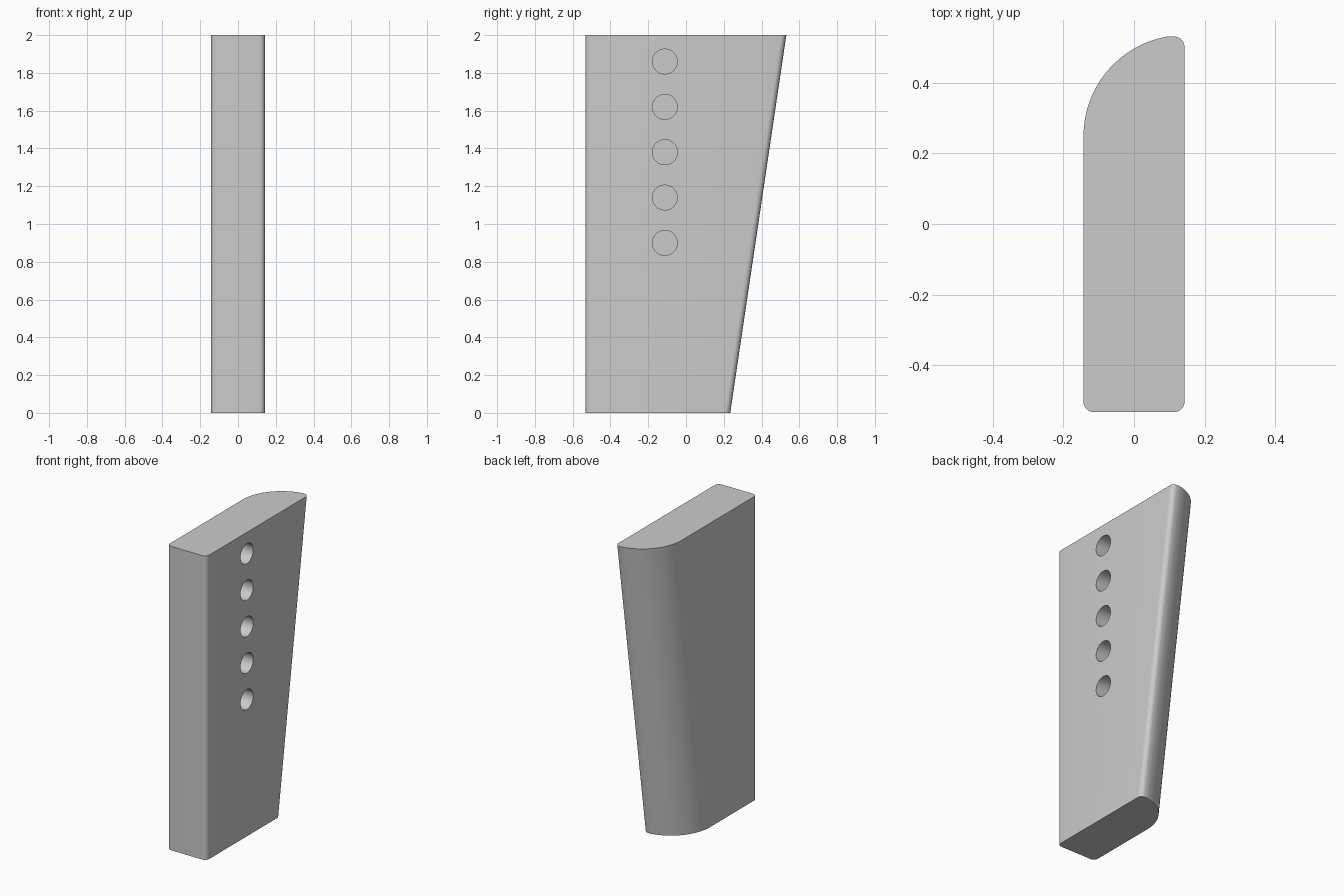
import bpy, bmesh
from math import cos, sin, radians
from mathutils import Matrix

cube = bpy.data.objects.get("Cube")
if cube:
    bpy.data.objects.remove(cube, do_unlink=True)

HALF_X, HALF_Y, HEIGHT = 0.143, 0.533, 2.0
FILLET = 0.03
LEAN = 0.297                      # how far the back edge moves forward at the base
HOLE_R, HOLE_DEPTH, HOLE_Y = 0.066, 0.19, -0.112

grey = bpy.data.materials.new("plain grey")
grey.use_nodes = True
colour = (0.6, 0.6, 0.6, 1)
grey.diffuse_color = colour
grey.node_tree.nodes["Principled BSDF"].inputs["Base Color"].default_value = colour


def arc(cx, cy, r, start, end, steps):
    angles = [radians(start + (end - start) * i / steps) for i in range(steps + 1)]
    return [(cx + r * cos(a), cy + r * sin(a)) for a in angles]


def add_object(name, bm):
    mesh = bpy.data.meshes.new(name)
    bmesh.ops.recalc_face_normals(bm, faces=bm.faces)
    bm.to_mesh(mesh)
    bm.free()
    mesh.materials.append(grey)
    obj = bpy.data.objects.new(name, mesh)
    bpy.context.collection.objects.link(obj)
    return obj


# Slab outline: two small front fillets, a small back fillet, one broad back curve
big = 2 * HALF_X
inner = HALF_X - FILLET
front_part = (arc(-inner, -HALF_Y + FILLET, FILLET, 180, 270, 8)
              + arc(inner, -HALF_Y + FILLET, FILLET, 270, 360, 8))
tip_angle = 96.7                  # where the broad curve meets the small fillet
back_part = (arc(inner, HALF_Y - FILLET - 0.002, FILLET, 0, tip_angle, 8)
             + arc(HALF_X, HALF_Y - big + 0.002, big, tip_angle, 180, 32)[1:])

# Slab body, with the back part leaning forward towards the base
bm = bmesh.new()
top = [bm.verts.new((x, y, HEIGHT)) for x, y in front_part + back_part]
base = [bm.verts.new((x, y, 0)) for x, y in front_part]
base += [bm.verts.new((x, y - LEAN, 0)) for x, y in back_part]
bm.faces.new(top)
bm.faces.new(base[::-1])
for i in range(len(top)):
    j = (i + 1) % len(top)
    bm.faces.new((base[i], base[j], top[j], top[i]))
slab = add_object("slab_body", bm)

# Row of blind holes in the left side
bm = bmesh.new()
for i in range(5):
    place = (Matrix.Translation((HALF_X, HOLE_Y, 1.86 - 0.24 * i))
             @ Matrix.Rotation(radians(90), 4, 'Y'))
    bmesh.ops.create_cone(bm, cap_ends=True, segments=48, radius1=HOLE_R,
                          radius2=HOLE_R, depth=2 * HOLE_DEPTH, matrix=place)
cutter = add_object("hole_cutter", bm)

bpy.context.view_layer.objects.active = slab
cut = slab.modifiers.new("holes", 'BOOLEAN')
cut.operation = 'DIFFERENCE'
cut.solver = 'EXACT'
cut.object = cutter
bpy.ops.object.modifier_apply(modifier=cut.name)
bpy.data.objects.remove(cutter, do_unlink=True)

# Smooth curves, sharp edges
bpy.ops.object.select_all(action='DESELECT')
slab.select_set(True)
bpy.ops.object.shade_smooth_by_angle(angle=radians(30))
